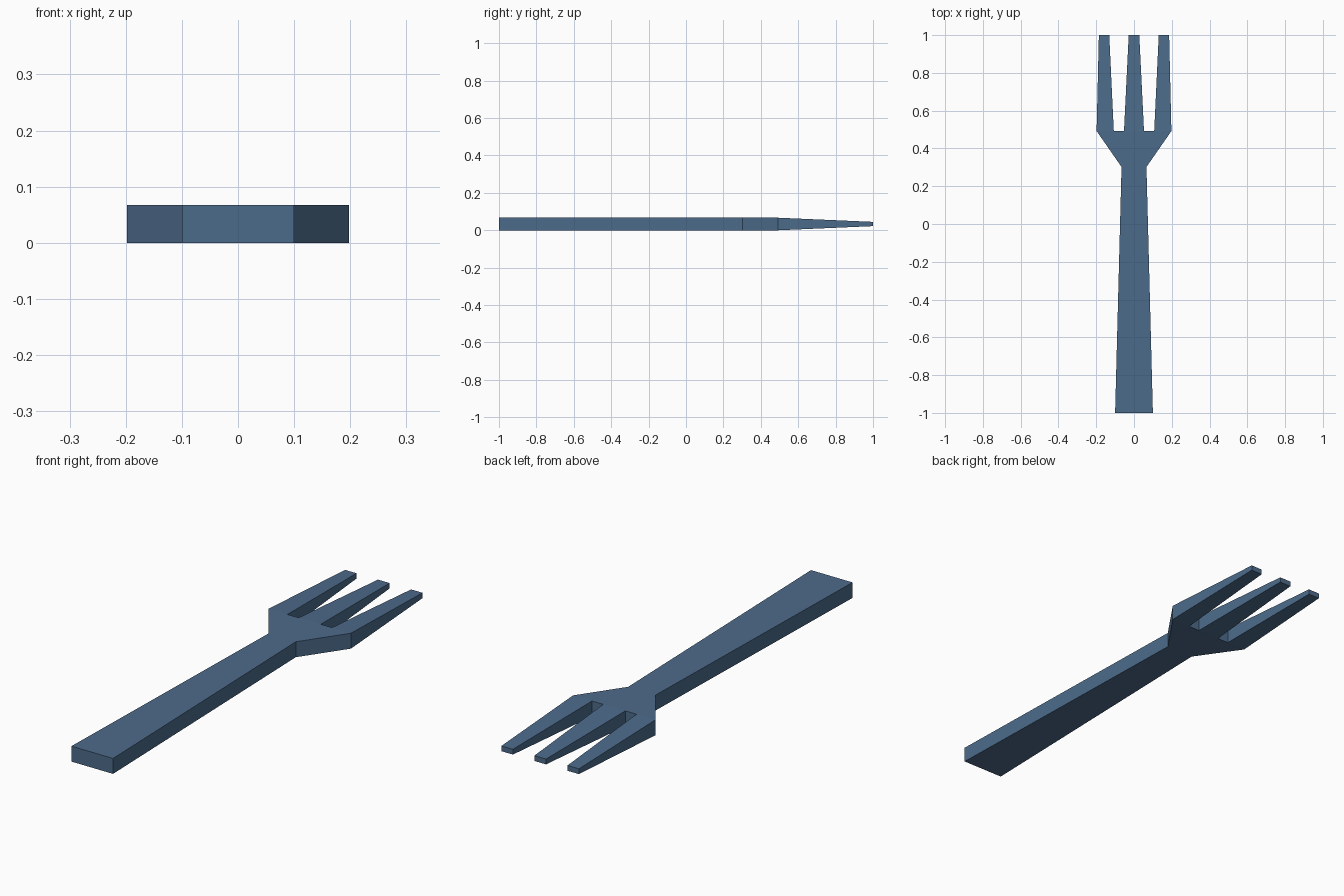
import bpy, bmesh

if "Cube" in bpy.data.objects:
    bpy.data.objects.remove(bpy.data.objects["Cube"])

THICK = 0.067          # handle and head thickness
TIP_LOW, TIP_HIGH = 0.022, 0.045
NECK_Y, ROOT_Y = 0.302, 0.492

steel = bpy.data.materials.new("slate blue")
steel.diffuse_color = (0.073, 0.147, 0.255, 1)
steel.use_nodes = True
steel.node_tree.nodes["Principled BSDF"].inputs["Base Color"].default_value = steel.diffuse_color

bm = bmesh.new()
cache = {}


def pt(x, y, top):
    """Shared vertex; the height tapers beyond the tine roots."""
    key = (x, y, top)
    if key not in cache:
        t = max(0.0, (y - ROOT_Y) / (1 - ROOT_Y))
        end, tip = (THICK, TIP_HIGH) if top else (0.0, TIP_LOW)
        cache[key] = bm.verts.new((x, y, end + (tip - end) * t))
    return cache[key]


# Plan outlines, counter-clockwise: handle, flared head, three tines
roots = [-0.198, -0.107, -0.053, 0.053, 0.107, 0.198]
tips = [-0.186, -0.131, -0.028, 0.028, 0.131, 0.186]
handle = [(-0.1, -1), (0.1, -1), (0.066, NECK_Y), (-0.066, NECK_Y)]
head = [(-0.066, NECK_Y), (0.066, NECK_Y)] + [(x, ROOT_Y) for x in reversed(roots)]
tines = [[(roots[i], ROOT_Y), (roots[i + 1], ROOT_Y), (tips[i + 1], 1), (tips[i], 1)]
         for i in (0, 2, 4)]
outlines = [handle, head] + tines

# Top and bottom faces
edges = set()
for o in outlines:
    bm.faces.new([pt(x, y, True) for x, y in o])
    bm.faces.new([pt(x, y, False) for x, y in reversed(o)])
    edges.update(zip(o, o[1:] + o[:1]))

# Side walls along outer edges only
for a, b in edges:
    if (b, a) not in edges:
        bm.faces.new([pt(*a, False), pt(*b, False), pt(*b, True), pt(*a, True)])

bmesh.ops.recalc_face_normals(bm, faces=bm.faces[:])
mesh = bpy.data.meshes.new("fork")
bm.to_mesh(mesh)
bm.free()
mesh.materials.append(steel)
bpy.context.collection.objects.link(bpy.data.objects.new("fork", mesh))
